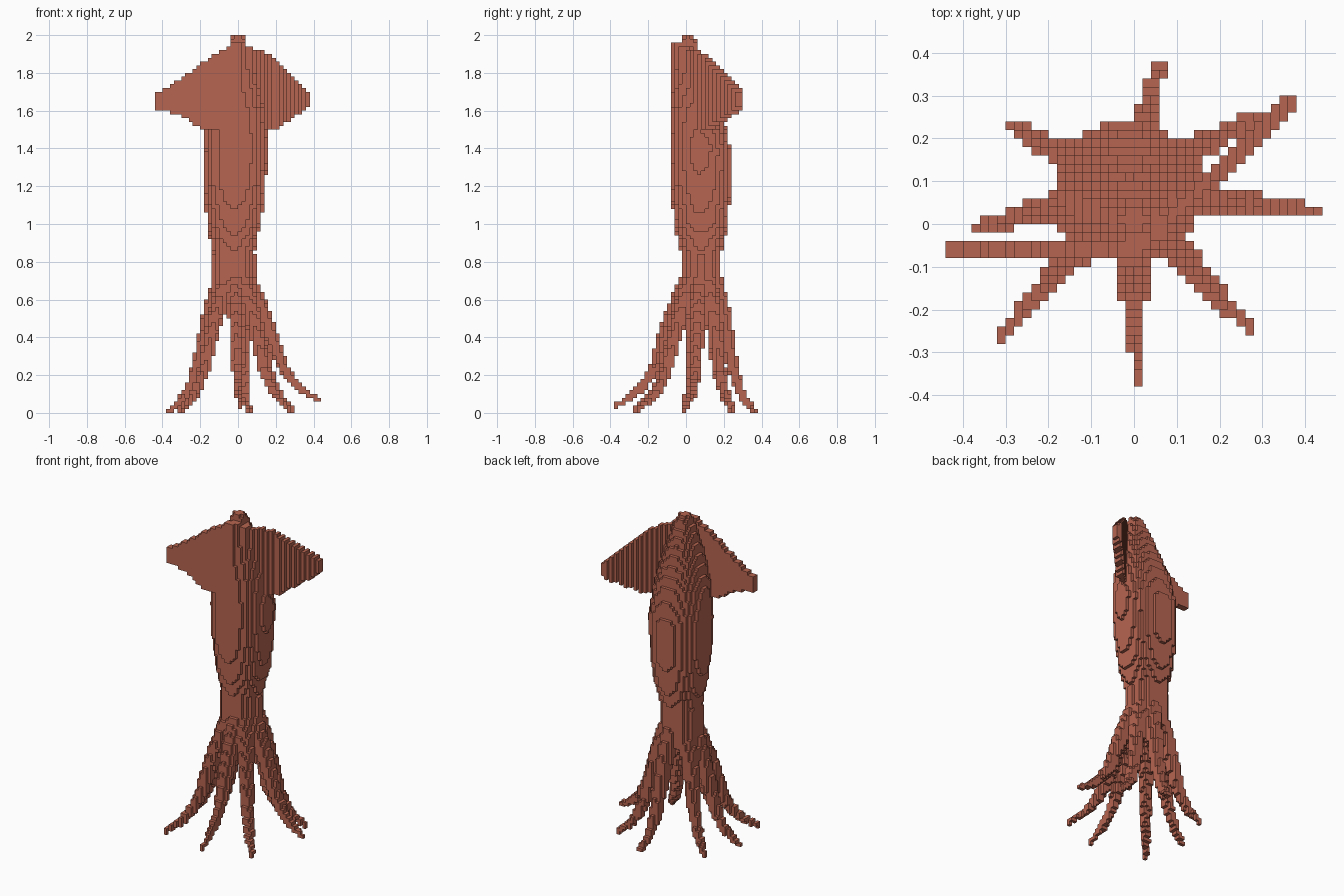
import bpy
import math
from mathutils import Vector

cube = bpy.data.objects.get("Cube")
if cube:
    bpy.data.objects.remove(cube, do_unlink=True)

S = 0.02          # block size
grid = {}         # block index -> part name

skin = bpy.data.materials.new("terracotta_skin")
skin.use_nodes = True
colour = (0.47, 0.13, 0.083, 1.0)
skin.diffuse_color = colour
skin.node_tree.nodes["Principled BSDF"].inputs["Base Color"].default_value = colour


def centre(k):
    return (k + 0.5) * S


def interp(table, t):
    """Piecewise linear lookup; each row is a key followed by its values."""
    for a, b in zip(table, table[1:]):
        if t <= b[0]:
            return [p + (q - p) * (t - a[0]) / (b[0] - a[0]) for p, q in zip(a[1:], b[1:])]
    return table[-1][1:]


def put(i, j, k, part):
    if -22 <= i < 22 and -19 <= j < 19 and 0 <= k < 100:
        grid.setdefault((i, j, k), part)


def fill_profile(part, profile):
    """Stack of rounded slices: z, x centre, x radius, y centre, y radius."""
    for k in range(round(profile[0][0] / S), round(profile[-1][0] / S)):
        cx, rx, cy, ry = interp(profile, centre(k))
        for i in range(-22, 22):
            for j in range(-19, 19):
                u, v = abs(centre(i) - cx) / rx, abs(centre(j) - cy) / ry
                if u ** 2.2 + v ** 2.2 <= 1:
                    put(i, j, k, part)


def spline(points, steps=12):
    """Smooth path through the points."""
    p = [Vector(q) for q in points]
    p = [2 * p[0] - p[1]] + p + [2 * p[-1] - p[-2]]
    out = []
    for a, b, c, d in zip(p, p[1:], p[2:], p[3:]):
        for s in range(steps):
            t = s / steps
            out.append(0.5 * (2 * b + (c - a) * t + (2 * a - 5 * b + 4 * c - d) * t * t
                              + (3 * b - a - 3 * c + d) * t ** 3))
    return out + [p[-2]]


def fill_tube(part, path, r0, r1):
    """Tapering round arm along a path."""
    for n, p in enumerate(path):
        r = r0 + (r1 - r0) * n / (len(path) - 1)
        base = [math.floor(c / S) for c in p]
        put(*base, part)
        near = [range(b - int(r / S) - 1, b + int(r / S) + 2) for b in base]
        for i in near[0]:
            for j in near[1]:
                for k in near[2]:
                    if (Vector((centre(i), centre(j), centre(k))) - p).length <= r:
                        put(i, j, k, part)


# Mantle: long body tapering to the pointed top
fill_profile("mantle", [
    (0.92, -0.025, 0.125, 0.08, 0.125),
    (1.00, -0.02, 0.145, 0.08, 0.14),
    (1.20, -0.02, 0.165, 0.078, 0.163),
    (1.40, -0.015, 0.175, 0.073, 0.163),
    (1.60, -0.015, 0.155, 0.055, 0.137),
    (1.80, -0.005, 0.10, 0.028, 0.095),
    (2.00, 0.0, 0.03, 0.01, 0.03)])

# Head: narrow neck flaring slightly where the arms start
fill_profile("head", [
    (0.60, -0.025, 0.12, 0.08, 0.11),
    (0.85, -0.025, 0.115, 0.08, 0.108),
    (0.92, -0.025, 0.12, 0.08, 0.12)])

# Fins: thin curved plate; plan curve, then lower and upper edge heights by x
plan = spline([(-0.45, -0.062), (-0.2, -0.062), (-0.03, -0.062), (0.04, -0.035),
               (0.12, 0.05), (0.25, 0.17), (0.375, 0.295)], 20)
fin_edges = [(-0.44, 1.61, 1.69), (-0.3, 1.57, 1.77), (-0.19, 1.50, 1.855),
             (0.0, 1.50, 1.97), (0.2, 1.50, 1.88), (0.38, 1.62, 1.68)]
for i in range(-22, 19):
    lo, hi = interp(fin_edges, centre(i))
    for j in range(-19, 15):
        c = Vector((centre(i), centre(j)))
        if min((c - p).length for p in plan) < 0.0175:
            for k in range(round(lo / S), round(hi / S)):
                put(i, j, k, "left_fin" if i >= 0 else "right_fin")

# Arms: each runs from a ring inside the head to its tip along one shared curve
arm_tips = {
    "arm_back_right": (-0.295, 0.235, 0.02), "arm_right": (-0.37, -0.01, 0.01),
    "arm_front_right": (-0.31, -0.27, 0.02), "arm_front": (0.015, -0.37, 0.04),
    "arm_front_left": (0.27, -0.25, 0.02), "arm_left": (0.43, 0.03, 0.07),
    "arm_back_left": (0.29, 0.255, 0.02), "arm_back": (0.06, 0.37, 0.01)}
spread = [(0, 1), (0.19, 0.76), (0.34, 0.53), (0.46, 0.32), (0.64, 0.15), (0.82, 0.06), (1, 0)]
hub = Vector((-0.02, 0.08))
for name, tip in arm_tips.items():
    end = Vector(tip[:2])
    root = hub + 0.07 * (end - hub).normalized()
    path = [(*root.lerp(end, out), tip[2] + (0.7 - tip[2]) * up) for out, up in spread]
    fill_tube(name, spline(path), 0.05, 0.013)

# The six block sides: step to the neighbour and the face corners
sides = []
for axis in range(3):
    for sign in (0, 1):
        step = [0, 0, 0]
        step[axis] = 2 * sign - 1
        corners = []
        for a, b in ((0, 0), (1, 0), (1, 1), (0, 1)):
            c = [0, 0, 0]
            c[axis], c[(axis + 1) % 3], c[(axis + 2) % 3] = sign, a, b
            corners.append(c)
        sides.append((step, corners if sign else corners[::-1]))

# Outer block faces, one object per part
for part in dict.fromkeys(grid.values()):
    verts, faces = {}, []
    for cell, owner in grid.items():
        if owner != part:
            continue
        for step, corners in sides:
            if tuple(a + b for a, b in zip(cell, step)) in grid:
                continue
            faces.append([verts.setdefault(tuple(a + b for a, b in zip(cell, c)), len(verts))
                          for c in corners])
    mesh = bpy.data.meshes.new(part)
    mesh.from_pydata([tuple(c * S for c in v) for v in verts], [], faces)
    mesh.materials.append(skin)
    mesh.update()
    bpy.context.collection.objects.link(bpy.data.objects.new(part, mesh))
